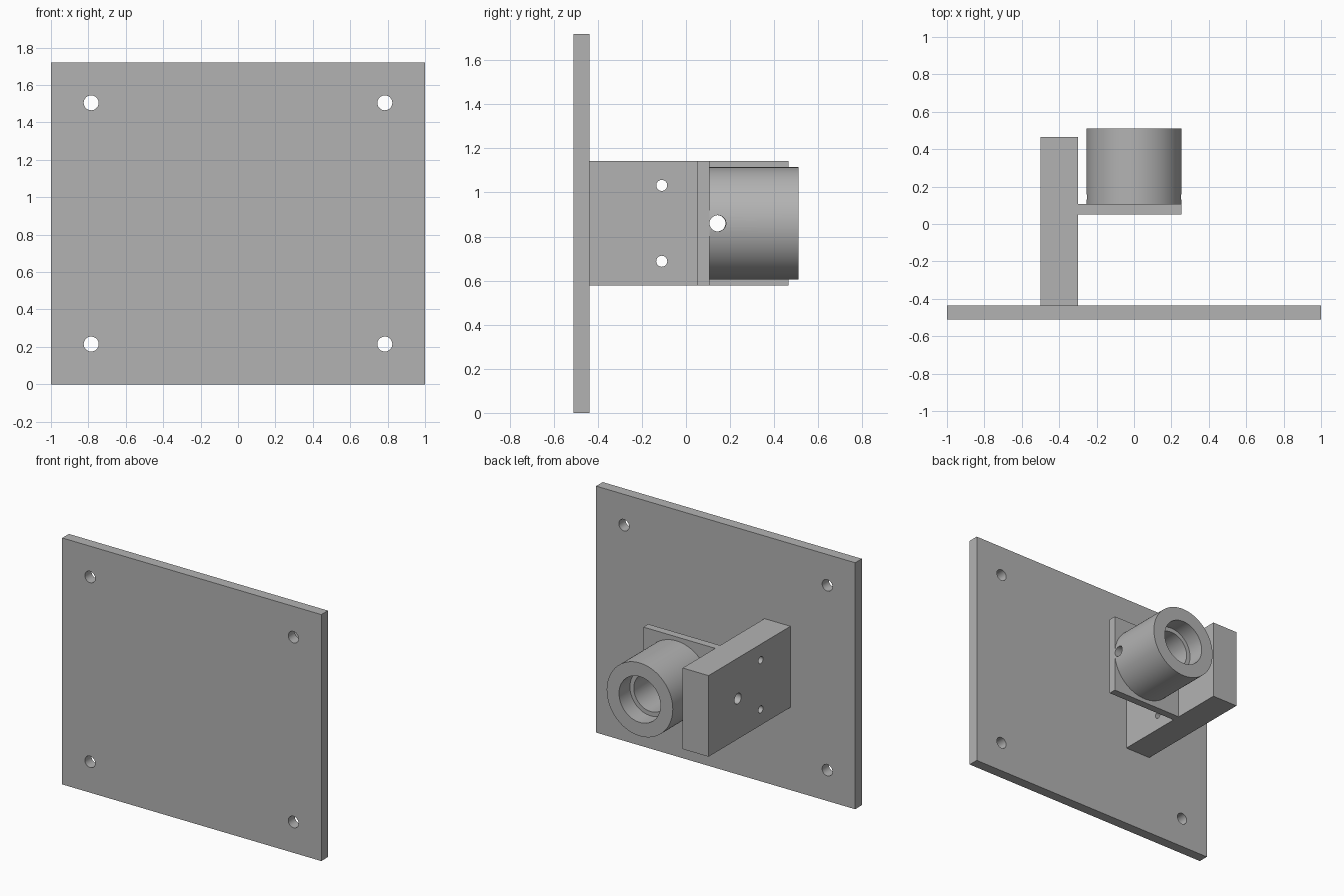
import bpy
import math
from mathutils import Vector

default = bpy.data.objects.get("Cube")
if default:
    bpy.data.objects.remove(default, do_unlink=True)

grey = bpy.data.materials.new("plain grey")
grey.use_nodes = True
grey.diffuse_color = (0.45, 0.45, 0.45, 1)
grey.node_tree.nodes["Principled BSDF"].inputs["Base Color"].default_value = grey.diffuse_color


def box(name, low, high):
    low, high = Vector(low), Vector(high)
    bpy.ops.mesh.primitive_cube_add(size=1, location=(low + high) / 2)
    ob = bpy.context.object
    ob.name = name
    ob.scale = high - low
    bpy.ops.object.transform_apply(location=False, rotation=False, scale=True)
    ob.data.materials.append(grey)
    return ob


def rod(name, axis, centre, radius, length, sides=32):
    turn = (0, math.pi / 2, 0) if axis == "x" else (math.pi / 2, 0, 0)
    bpy.ops.mesh.primitive_cylinder_add(vertices=sides, radius=radius, depth=length,
                                        location=centre, rotation=turn)
    ob = bpy.context.object
    ob.name = name
    ob.data.materials.append(grey)
    return ob


def drill(ob, axis, centre, radius, length, sides=32):
    cutter = rod("drill", axis, centre, radius, length, sides)
    mod = ob.modifiers.new("hole", "BOOLEAN")
    mod.operation, mod.solver, mod.object = "DIFFERENCE", "EXACT", cutter
    bpy.context.view_layer.objects.active = ob
    bpy.ops.object.modifier_apply(modifier=mod.name)
    bpy.data.objects.remove(cutter, do_unlink=True)


def smooth(ob):
    bpy.ops.object.select_all(action="DESELECT")
    ob.select_set(True)
    bpy.context.view_layer.objects.active = ob
    bpy.ops.object.shade_smooth_by_angle(angle=math.radians(30))


mid_z = 0.86

# Mounting plate with four corner holes
plate = box("mounting_plate", (-1, -0.51, 0), (1, -0.437, 1.72))
for x in (-0.785, 0.785):
    for dz in (-0.645, 0.645):
        drill(plate, "y", (x, -0.47, mid_z + dz), 0.04, 0.3)

# Side arm with two screw holes and an access hole
arm = box("side_arm", (-0.5, -0.437, 0.577), (-0.3, 0.465, 1.143))
for dz in (-0.172, 0.172):
    drill(arm, "x", (-0.4, -0.11, mid_z + dz), 0.025, 0.5)
drill(arm, "x", (-0.4, 0.142, mid_z), 0.037, 0.5)

# Flange and barrel, bored from the back in steps
flange = box("flange", (-0.3, 0.052, 0.577), (0.255, 0.106, 1.143))
drill(flange, "y", (0, 0.08, mid_z), 0.13, 0.3, 64)

barrel = rod("barrel", "y", (0, 0.308, mid_z), 0.255, 0.404, 96)
drill(barrel, "y", (0, 0.3, mid_z), 0.13, 0.8, 64)
drill(barrel, "y", (0, 0.59, mid_z), 0.16, 0.4, 64)
drill(barrel, "x", (0, 0.144, mid_z), 0.037, 0.8)

for part in (plate, arm, flange, barrel):
    smooth(part)
